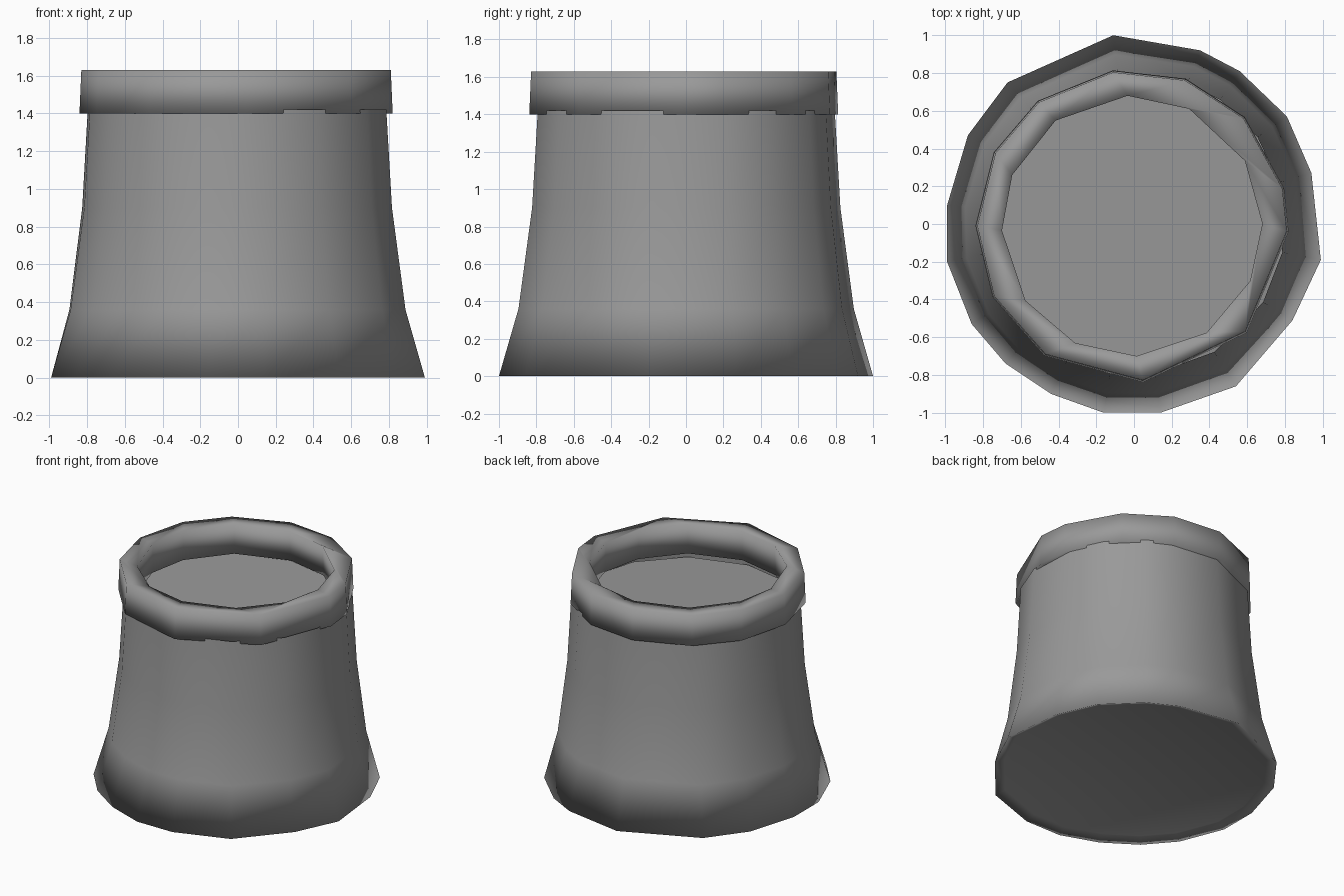
import bpy, bmesh, math

cube = bpy.data.objects.get("Cube")
if cube:
    bpy.data.objects.remove(cube, do_unlink=True)

# One clay-like grey for everything
grey = bpy.data.materials.new("warm grey")
grey.use_nodes = True
colour = (0.32, 0.32, 0.32, 1)
grey.diffuse_color = colour
grey.node_tree.nodes["Principled BSDF"].inputs["Base Color"].default_value = colour


def loft(name, rings, cap_start=False, cap_end=False, closed=False):
    """Skin a stack of equal-length point rings, smooth shaded."""
    bm = bmesh.new()
    loops = [[bm.verts.new(p) for p in ring] for ring in rings]
    pairs = list(zip(loops, loops[1:]))
    if closed:
        pairs.append((loops[-1], loops[0]))
    n = len(loops[0])
    for a, b in pairs:
        for i in range(n):
            j = (i + 1) % n
            bm.faces.new((a[i], a[j], b[j], b[i]))
    if cap_start:
        bm.faces.new(loops[0][::-1])
    if cap_end:
        bm.faces.new(loops[-1])
    bmesh.ops.recalc_face_normals(bm, faces=bm.faces)
    for f in bm.faces:
        f.smooth = True
    mesh = bpy.data.meshes.new(name)
    bm.to_mesh(mesh)
    bm.free()
    mesh.materials.append(grey)
    obj = bpy.data.objects.new(name, mesh)
    bpy.context.collection.objects.link(obj)
    return obj


def circle(angles, r, z, cx=-0.01, cy=-0.01):
    return [(cx + r * math.cos(math.radians(a)),
             cy + r * math.sin(math.radians(a)), z) for a in angles]


# Uneven hand-cut foot outline, counter-clockwise
foot = [(0.99, -0.19), (0.94, 0.27), (0.81, 0.57), (0.56, 0.81), (0.35, 0.92),
        (-0.11, 1), (-0.67, 0.75), (-0.88, 0.47), (-0.99, 0.1), (-0.99, -0.2),
        (-0.86, -0.53), (-0.68, -0.74), (-0.44, -0.9), (-0.16, -1), (0.14, -1),
        (0.54, -0.86), (0.84, -0.51)]


def wall_ring(r, z, blend):
    """Ring that moves from the foot outline (blend 0) to a circle (blend 1)."""
    ring = []
    for x, y in foot:
        d = math.hypot(x, y)
        s = r * (blend / d + (1 - blend))
        ring.append((x * s, y * s, z))
    return ring


# Flared body with a slightly hollow underside
loft("body", [wall_ring(0.93, 0.03, 0), wall_ring(1, 0, 0),
              wall_ring(0.9, 0.36, 0.5), wall_ring(0.83, 0.9, 0.9),
              wall_ring(0.8, 1.42, 1)], cap_start=True)

# Thick square-section rim
outer = [-2, 14, 44, 70, 97, 127, 152, 180, 207, 236, 274, 317]
inner = [1, 30, 64, 92, 126, 157, 182, 215, 244, 272, 305, 335]
loft("rim", [circle(outer, 0.83, 1.4), circle(outer, 0.82, 1.63),
             circle(inner, 0.69, 1.63), circle(inner, 0.7, 1.4)], closed=True)

# Gently tilted surface inside the mouth
fill = [(x, y, 1.36 + 0.03 * y) for x, y, z in circle(inner, 0.77, 0)]
loft("inner_floor", [fill], cap_end=True)
